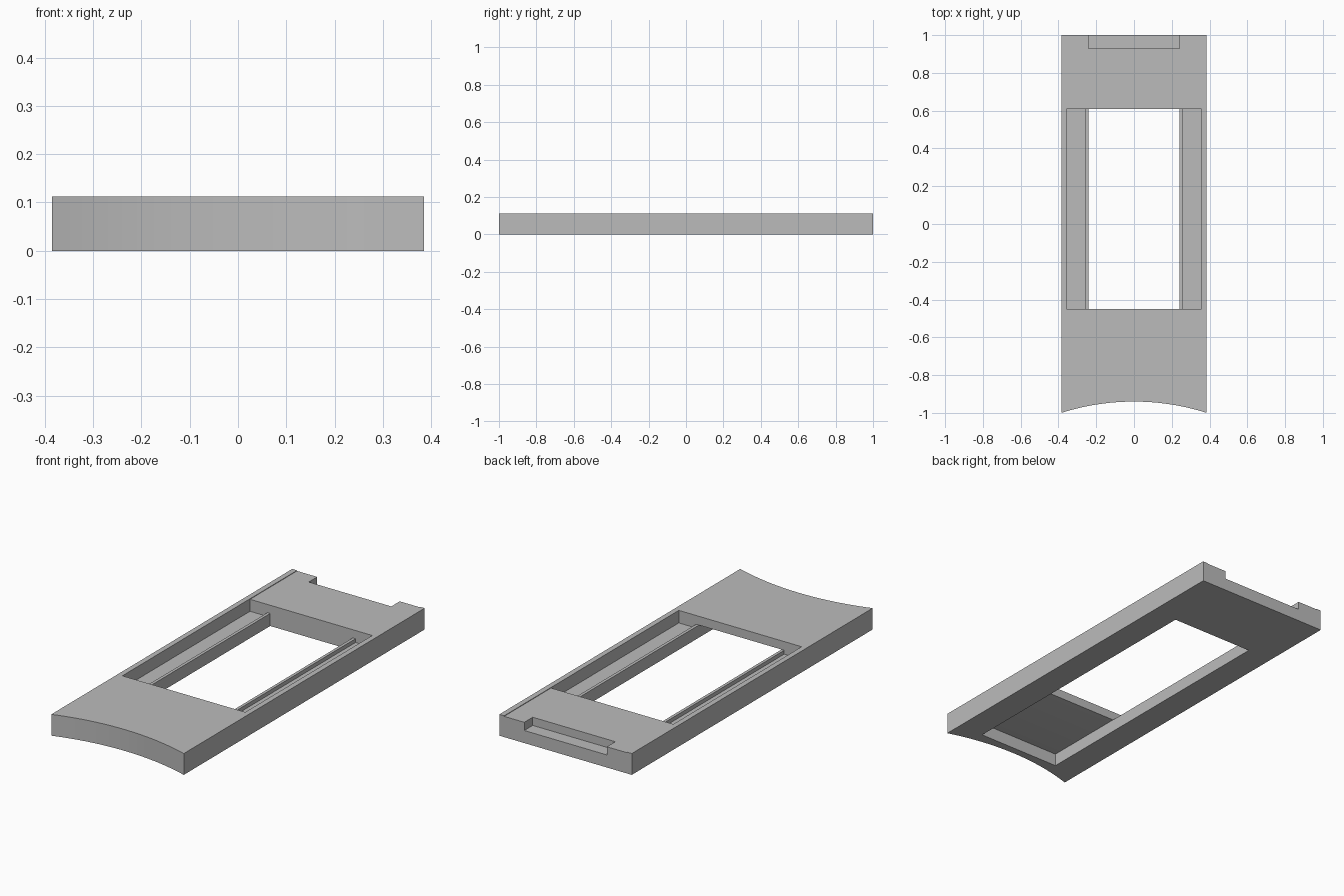
import bpy
import bmesh
import math

cube = bpy.data.objects.get("Cube")
if cube:
    bpy.data.objects.remove(cube, do_unlink=True)

HALF_W, HEIGHT = 0.385, 0.112
LEDGE = 0.066            # level of lips, notch floor and underside recess
POCKET_FRONT, POCKET_BACK = -0.45, 0.61

grey = bpy.data.materials.new("plain_grey")
grey.use_nodes = True
colour = (0.5, 0.5, 0.5, 1)
grey.diffuse_color = colour
grey.node_tree.nodes["Principled BSDF"].inputs["Base Color"].default_value = colour


def prism(name, outline, z0, z1):
    """Extrude a flat outline from z0 up to z1."""
    bm = bmesh.new()
    face = bm.faces.new([bm.verts.new((x, y, z0)) for x, y in outline])
    up = bmesh.ops.extrude_face_region(bm, geom=[face])
    verts = [v for v in up["geom"] if isinstance(v, bmesh.types.BMVert)]
    bmesh.ops.translate(bm, verts=verts, vec=(0, 0, z1 - z0))
    bmesh.ops.recalc_face_normals(bm, faces=bm.faces)
    mesh = bpy.data.meshes.new(name)
    bm.to_mesh(mesh)
    bm.free()
    obj = bpy.data.objects.new(name, mesh)
    bpy.context.collection.objects.link(obj)
    mesh.materials.append(grey)
    return obj


def cut(target, name, x0, x1, y0, y1, z0, z1):
    """Remove a box from the target."""
    box = prism(name, [(x0, y0), (x1, y0), (x1, y1), (x0, y1)], z0, z1)
    box.hide_render = True
    mod = target.modifiers.new(name, "BOOLEAN")
    mod.operation, mod.solver, mod.object = "DIFFERENCE", "EXACT", box
    bpy.context.view_layer.objects.active = target
    bpy.ops.object.modifier_apply(modifier=name)
    bpy.data.objects.remove(box, do_unlink=True)


# Body plate with a concave front edge
SAG, STEPS = 0.06, 24
radius = (HALF_W ** 2 + SAG ** 2) / (2 * SAG)
sweep = math.asin(HALF_W / radius)
centre_y = -1 + SAG - radius
angles = [sweep * (2 * i / STEPS - 1) for i in range(STEPS + 1)]
outline = [(radius * math.sin(a), centre_y + radius * math.cos(a)) for a in angles]
outline += [(HALF_W, 1), (-HALF_W, 1)]
body = prism("frame_body", outline, 0, HEIGHT)

# Top pocket, and the slightly lowered deck behind it
cut(body, "top_pocket", -0.357, 0.357, POCKET_FRONT, POCKET_BACK, LEDGE, 0.3)
cut(body, "rear_deck", -0.357, 0.357, POCKET_BACK - 0.05, 1.1, HEIGHT - 0.003, 0.3)

# Side channels leave a narrow raised lip beside the opening
cut(body, "left_channel", 0.256, 0.357, POCKET_FRONT, POCKET_BACK, 0.046, 0.3)
cut(body, "right_channel", -0.357, -0.256, POCKET_FRONT, POCKET_BACK, 0.046, 0.3)

# Through opening, continued forward as an underside recess
cut(body, "opening", -0.24, 0.24, POCKET_FRONT, POCKET_BACK, -0.1, 0.3)
cut(body, "underside_recess", -0.24, 0.24, -0.9, POCKET_FRONT + 0.1, -0.1, LEDGE)

# Notch in the rear edge
cut(body, "rear_notch", -0.24, 0.24, 0.93, 1.1, LEDGE, 0.3)

# Smooth the curved front, keep the corners sharp
bpy.ops.object.select_all(action="DESELECT")
body.select_set(True)
bpy.context.view_layer.objects.active = body
bpy.ops.object.shade_smooth_by_angle(angle=math.radians(20))
